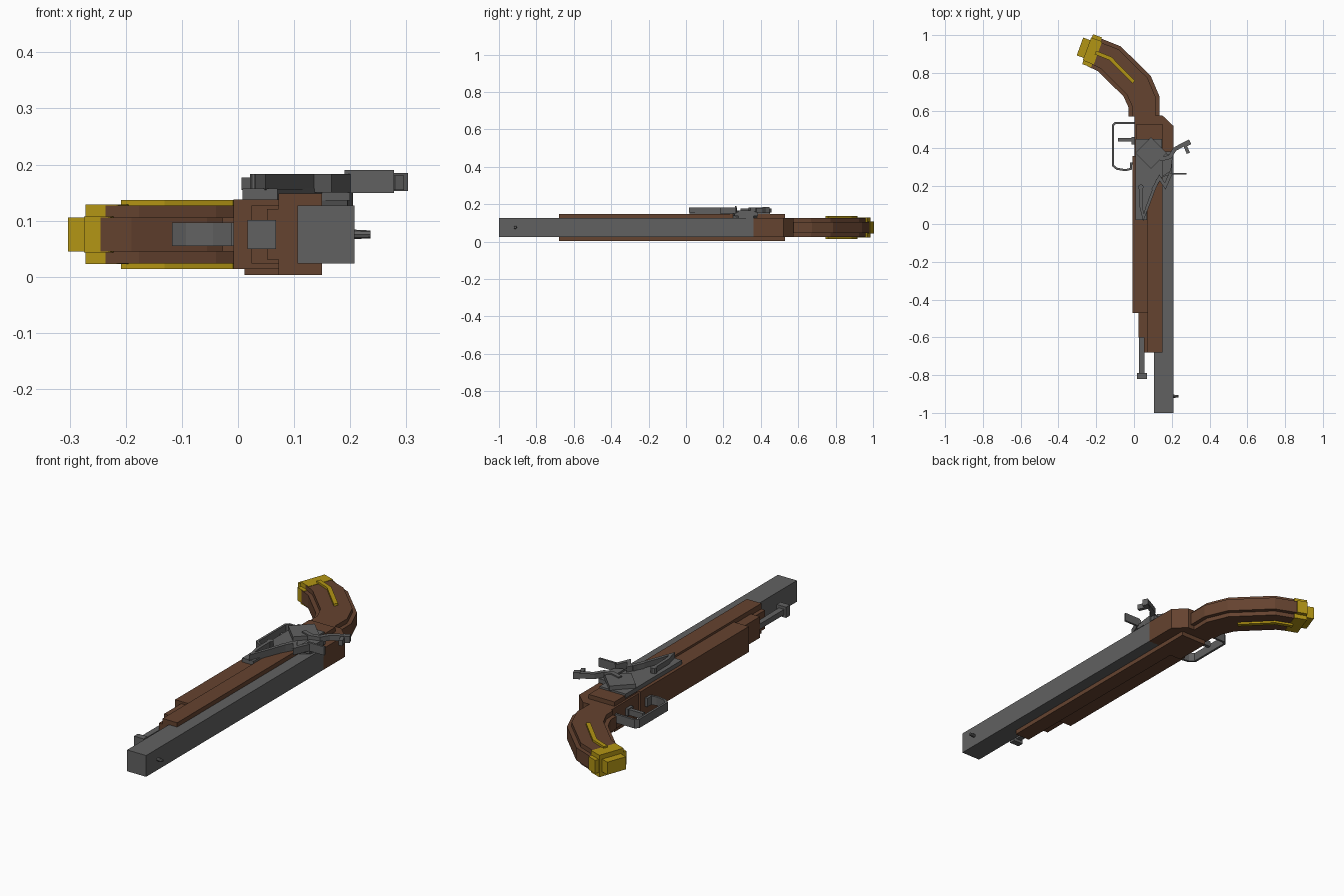
import bpy, bmesh, math
from mathutils import Vector, Matrix

cube = bpy.data.objects.get("Cube")
if cube:
    bpy.data.objects.remove(cube, do_unlink=True)


def material(name, rgb):
    m = bpy.data.materials.new(name)
    m.use_nodes = True
    m.diffuse_color = (*rgb, 1)
    m.node_tree.nodes["Principled BSDF"].inputs["Base Color"].default_value = (*rgb, 1)
    return m


WOOD = material("walnut brown", (0.13, 0.056, 0.029))
STEEL = material("dark steel", (0.12, 0.12, 0.12))
BRASS = material("brass", (0.45, 0.3, 0.007))
MID = 0.0755  # height of the plane of symmetry


def finish(name, bm, mat):
    bmesh.ops.recalc_face_normals(bm, faces=bm.faces)
    mesh = bpy.data.meshes.new(name)
    bm.to_mesh(mesh)
    bm.free()
    mesh.materials.append(mat)
    ob = bpy.data.objects.new(name, mesh)
    bpy.context.collection.objects.link(ob)
    return ob


def slab(name, pts, z0, z1, mat):
    """Extrude a plan outline from z0 to z1."""
    bm = bmesh.new()
    face = bm.faces.new([bm.verts.new((x, y, z0)) for x, y in pts])
    geo = bmesh.ops.extrude_face_region(bm, geom=[face])["geom"]
    bmesh.ops.translate(bm, vec=(0, 0, z1 - z0),
                        verts=[g for g in geo if isinstance(g, bmesh.types.BMVert)])
    return finish(name, bm, mat)


def mid_slab(name, pts, half, mat):
    return slab(name, pts, MID - half, MID + half, mat)


def rect(x0, x1, y0, y1):
    return [(x0, y0), (x1, y0), (x1, y1), (x0, y1)]


def ribbon(path, width):
    """Outline of constant width around an open path, with mitred corners."""
    p = [Vector(q) for q in path]
    left, right = [], []
    for i, q in enumerate(p):
        d0 = (q - p[max(i - 1, 0)]).normalized()
        d1 = (p[min(i + 1, len(p) - 1)] - q).normalized()
        n = (d0 + d1).normalized()
        side = Vector((-n.y, n.x))
        ref = d1 if d1.length else d0
        side *= width / 2 / max(n.dot(ref), 0.4)
        left.append(tuple(q + side))
        right.append(tuple(q - side))
    return left + right[::-1]


def rotated_rect(centre, length, width, angle):
    turn = Matrix.Rotation(angle, 2)
    return [tuple(Vector(centre) + turn @ Vector((a * length / 2, b * width / 2)))
            for a, b in ((-1, -1), (1, -1), (1, 1), (-1, 1))]


# Barrel and front sight
mid_slab("barrel", rect(0.106, 0.208, -1, 0.36), 0.0515, STEEL)
bm = bmesh.new()
bmesh.ops.create_cone(bm, cap_ends=True, segments=8, radius1=0.009, radius2=0.007, depth=0.04,
                      matrix=Matrix.Translation((0.216, -0.912, MID)) @ Matrix.Rotation(math.pi / 2, 4, 'Y'))
finish("front_sight", bm, STEEL)

# Stock: stepped fore-end, rear block and shoulder
mid_slab("stock_side", rect(0.072, 0.15, -0.68, 0.36), 0.0725, WOOD)
mid_slab("stock_lower", rect(-0.008, 0.074, -0.47, 0.36), 0.062, WOOD)
mid_slab("stock_step", rect(0.024, 0.074, -0.6, -0.46), 0.0515, WOOD)
mid_slab("stock_nose", rect(0.052, 0.074, -0.68, -0.59), 0.045, WOOD)
mid_slab("stock_block", rect(0.012, 0.15, 0.35, 0.53), 0.0725, WOOD)
mid_slab("stock_shoulder", [(0.002, 0.35), (0.208, 0.358), (0.208, 0.52),
                            (0.15, 0.575), (0.002, 0.575)], 0.0515, WOOD)

# Curved grip: thin outer rim and thicker inset core
outer = [(0.135, 0.57), (0.135, 0.675), (0.088, 0.785), (-0.07, 0.94), (-0.195, 0.99)]
inner = [(-0.245, 0.835), (-0.19, 0.808), (-0.055, 0.675), (-0.028, 0.615), (-0.028, 0.57)]
mid_slab("grip_rim", outer + inner, 0.0305, WOOD)
core_a, core_b = [], []
for a, b in zip(outer, inner[::-1]):
    a, b = Vector(a), Vector(b)
    step = (b - a).normalized() * 0.02
    core_a.append(tuple(a + step))
    core_b.append(tuple(b - step))
mid_slab("grip_core", core_a + core_b[::-1], 0.0515, WOOD)

# Brass inlay on both grip faces
inlay = ribbon([(-0.205, 0.908), (-0.125, 0.876), (-0.002, 0.752)], 0.02)
for label, z0, z1 in (("upper", 0.126, 0.137), ("lower", 0.014, 0.025)):
    slab(label + "_grip_inlay", inlay, z0, z1, BRASS)

# Brass pommel, stepped toward the butt
tilt = math.radians(160)
mid_slab("pommel_rim", rotated_rect((-0.222, 0.917), 0.05, 0.168, tilt), 0.032, BRASS)
mid_slab("pommel_band", rotated_rect((-0.22, 0.916), 0.062, 0.13, tilt), 0.053, BRASS)
mid_slab("pommel_cap", rotated_rect((-0.265, 0.932), 0.045, 0.1, tilt), 0.0305, BRASS)

# Ramrod
mid_slab("ramrod", rect(0.027, 0.055, -0.8, -0.58), 0.013, STEEL)
mid_slab("ramrod_tip", rect(0.017, 0.068, -0.82, -0.79), 0.026, STEEL)

# Trigger and guard
guard = [(0.01, 0.535), (-0.1, 0.535), (-0.112, 0.523), (-0.112, 0.31), (-0.09, 0.292),
         (-0.045, 0.285), (-0.016, 0.292), (-0.016, 0.32), (0.0, 0.32)]
mid_slab("trigger_guard", ribbon(guard, 0.011), 0.021, STEEL)
mid_slab("trigger", rect(-0.085, 0.015, 0.437, 0.455), 0.014, STEEL)
mid_slab("trigger_root", rect(-0.012, 0.015, 0.42, 0.46), 0.017, STEEL)

# Lock plate with priming pan
slab("lock_plate", [(0.008, 0.45), (0.148, 0.45), (0.148, 0.385), (0.2, 0.385), (0.2, 0.26),
                    (0.15, 0.25), (0.11, 0.18), (0.07, 0.08), (0.07, 0.02), (0.008, 0.02)],
     0.136, 0.157, STEEL)
slab("priming_pan", [(0.15, 0.38), (0.205, 0.36), (0.195, 0.28), (0.15, 0.25)], 0.125, 0.165, STEEL)

# Hammer: diamond body, curved arm and jaw
slab("hammer_body", rotated_rect((0.09, 0.375), 0.118, 0.118, math.pi / 4), 0.155, 0.177, STEEL)
slab("hammer_arm", ribbon([(0.1, 0.36), (0.15, 0.345), (0.19, 0.355), (0.215, 0.395), (0.25, 0.415),
                           (0.295, 0.438)], 0.021), 0.158, 0.183, STEEL)
slab("hammer_jaw", rotated_rect((0.277, 0.4), 0.018, 0.055, 0.4), 0.155, 0.18, STEEL)
slab("jaw_screw", rotated_rect((0.284, 0.428), 0.03, 0.026, 0.45), 0.153, 0.185, STEEL)

# Frizzen and its V spring
slab("frizzen", rect(0.19, 0.278, 0.261, 0.271), 0.149, 0.19, STEEL)
slab("frizzen_foot", ribbon([(0.1, 0.18), (0.135, 0.245), (0.165, 0.2), (0.195, 0.27)], 0.018),
     0.15, 0.183, STEEL)
slab("spring", ribbon([(0.036, 0.19), (0.038, 0.09), (0.05, 0.035), (0.07, 0.09), (0.125, 0.235)], 0.016),
     0.155, 0.183, STEEL)
bm = bmesh.new()
bmesh.ops.create_cone(bm, cap_ends=True, segments=8, radius1=0.015, radius2=0.015, depth=0.03,
                      matrix=Matrix.Translation((0.036, 0.195, 0.168)))
finish("spring_screw", bm, STEEL)
